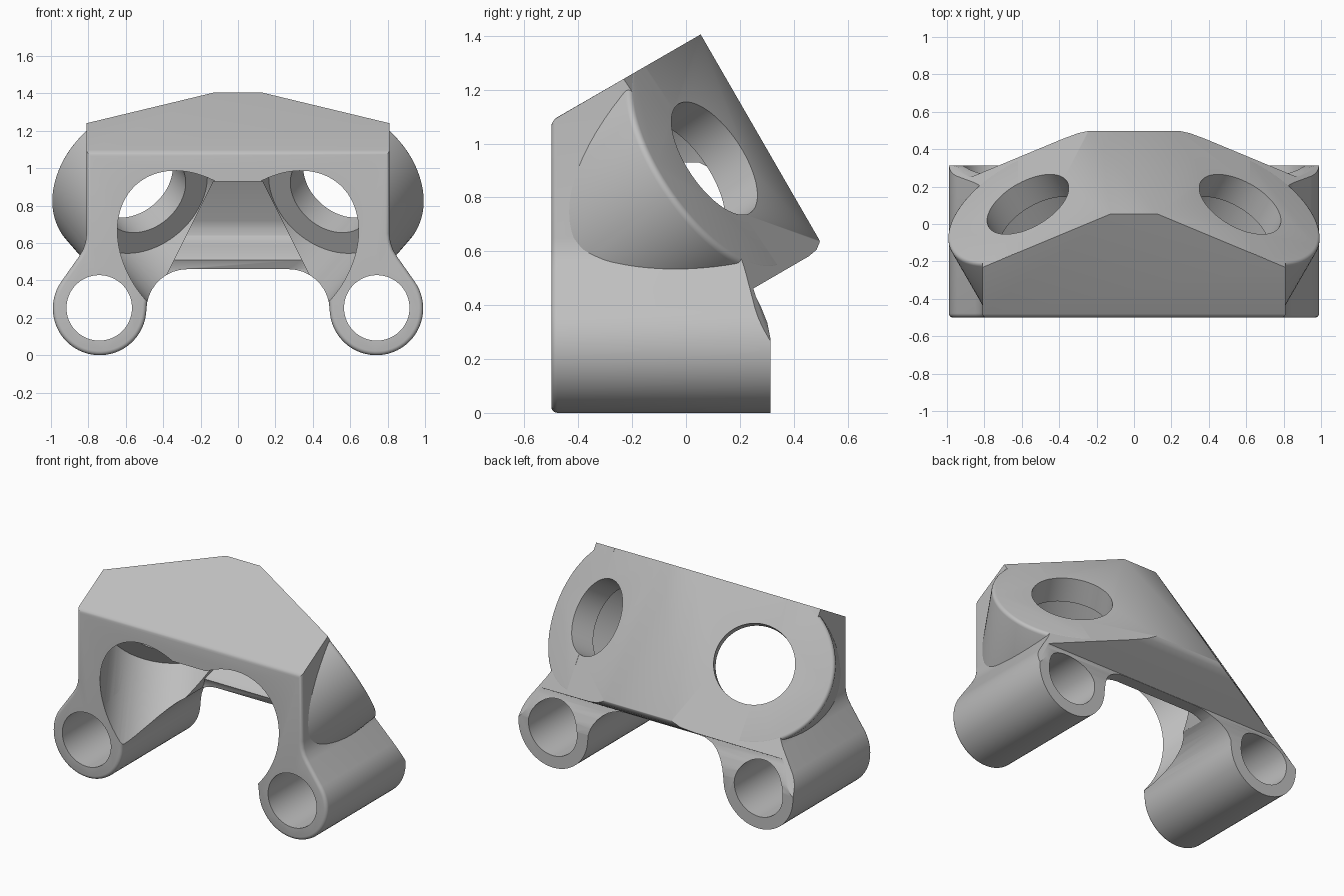
import bpy, bmesh
from math import sin, cos, radians
from mathutils import Vector, Matrix

if "Cube" in bpy.data.objects:
    bpy.data.objects.remove(bpy.data.objects["Cube"])

grey = bpy.data.materials.new("plain_grey")
grey.use_nodes = True
COLOUR = (0.52, 0.52, 0.52, 1)
grey.diffuse_color = COLOUR
grey.node_tree.nodes["Principled BSDF"].inputs["Base Color"].default_value = COLOUR

# Main directions: slanted roof, back strip and the two angled wings
ROOF, ROOF_D = Vector((0, -0.5, 0.866)), 1.19
BACK, BACK_D = Vector((0, 0.866, 0.5)), 0.75
WING_D = 0.797


def wing_normal(side):
    return Vector((side * 0.433, 0.75, 0.5))


def wing_centre(side):
    return Vector((side * 0.567, 0.105, 0.945))


def arc(cx, cz, r, start, end, steps):
    angles = [radians(start + (end - start) * i / steps) for i in range(steps + 1)]
    return [(cx + r * cos(a), cz + r * sin(a)) for a in angles]


def finish(bm, name):
    bmesh.ops.remove_doubles(bm, verts=bm.verts[:], dist=1e-4)
    bmesh.ops.recalc_face_normals(bm, faces=bm.faces[:])
    mesh = bpy.data.meshes.new(name)
    bm.to_mesh(mesh)
    bm.free()
    mesh.materials.append(grey)
    obj = bpy.data.objects.new(name, mesh)
    bpy.context.collection.objects.link(obj)
    return obj


def clip(bm, normal, distance):
    """Keep the side behind a plane and close the cut."""
    normal = Vector(normal).normalized()
    cut = bmesh.ops.bisect_plane(bm, geom=bm.verts[:] + bm.edges[:] + bm.faces[:],
                                 plane_co=normal * distance, plane_no=normal,
                                 clear_outer=True, dist=1e-5)
    edges = [e for e in cut["geom_cut"] if isinstance(e, bmesh.types.BMEdge)]
    if edges:
        bmesh.ops.edgeloop_fill(bm, edges=edges)


def prism(first, second):
    """Solid between two matching outlines."""
    bm = bmesh.new()
    a = [bm.verts.new(p) for p in first]
    b = [bm.verts.new(p) for p in second]
    bm.faces.new(a)
    bm.faces.new(b[::-1])
    for i in range(len(a)):
        j = (i + 1) % len(a)
        bm.faces.new((a[i], b[i], b[j], a[j]))
    bmesh.ops.recalc_face_normals(bm, faces=bm.faces[:])
    return bm


def cylinder(radius, start, axis, length, bevel=0):
    """Cylinder from start, running backwards along the axis."""
    bm = bmesh.new()
    bmesh.ops.create_cone(bm, cap_ends=True, segments=96, radius1=radius,
                          radius2=radius, depth=length)
    if bevel:
        rim = [e for e in bm.edges if all(v.co.z > 0 for v in e.verts)]
        bmesh.ops.bevel(bm, geom=rim, offset=bevel, segments=4, profile=0.5,
                        affect='EDGES')
    axis = axis.normalized()
    turn = axis.to_track_quat('Z', 'Y').to_matrix().to_4x4()
    bm.transform(Matrix.Translation(start - axis * length / 2) @ turn)
    return bm


def volume(mesh):
    bm = bmesh.new()
    bm.from_mesh(mesh)
    result = bm.calc_volume()
    bm.free()
    return result


def subtract(target, tool_bm):
    """Cut a tool away, moving to the next solver if nothing was removed."""
    tool = finish(tool_bm, "cutter")
    before = volume(target.data)
    mod = target.modifiers.new("cut", 'BOOLEAN')
    mod.operation, mod.object = 'DIFFERENCE', tool
    result = None
    for solver in ('MANIFOLD', 'EXACT', 'FLOAT'):
        mod.solver = solver
        bpy.context.view_layer.update()
        graph = bpy.context.evaluated_depsgraph_get()
        mesh = bpy.data.meshes.new_from_object(target.evaluated_get(graph))
        if 0 < volume(mesh) < before - 1e-4:
            result = mesh
            break
    target.modifiers.remove(mod)
    if result:
        target.data = result
    bpy.data.objects.remove(tool)


# Bracket body: arch and clamp profile run backwards, then clipped
half = [(0.27, 0.46)] + arc(0.27, 0.24, 0.22, 80, 10, 7) + [(0.49, 0.24)]
half += arc(0.74, 0.25, 0.25, 187, 395, 36)
half += [(0.85, 0.528), (0.828, 0.565), (0.815, 0.605), (0.81, 0.65), (0.81, 1.6)]
outline = half + [(-x, z) for x, z in reversed(half)]
bm = prism([(x, -0.5, z) for x, z in outline], [(x, 0.8, z) for x, z in outline])
clip(bm, ROOF, ROOF_D)
clip(bm, BACK, BACK_D)
for side in (1, -1):
    clip(bm, wing_normal(side), WING_D)
front_rim = [e for e in bm.edges if all(v.co.y < -0.499 for v in e.verts)]
bmesh.ops.bevel(bm, geom=front_rim, offset=0.022, segments=4, profile=0.5,
                affect='EDGES', clamp_overlap=True)
body = finish(bm, "bracket_body")

# Relief behind the clamps and under the back plate
relief = [(0.313, -0.2), (0.313, 0.28), (0.302, 0.335), (0.28, 0.39), (0.26, 0.43),
          (0.25, 0.462), (0.455, 0.581), (0.485, 0.606), (0.497, 0.635),
          (0.494, 0.66), (1.2, 0.66), (1.2, -0.2)]
subtract(body, prism([(-1.2, y, z) for y, z in relief],
                     [(1.2, y, z) for y, z in relief]))

# Round bosses bulging out beside the body, with bolt holes and wide pockets
parts = [body]
for side, label in ((1, "left"), (-1, "right")):
    n, c = wing_normal(side), wing_centre(side)
    bm = cylinder(0.48, c + n * 0.001, n, 1.2, 0.022)
    clip(bm, ROOF, ROOF_D - 0.001)
    clip(bm, (0, -1, 0), 0.485)
    clip(bm, (0, 0, -1), -0.5)
    clip(bm, (-side, 0, 0), -0.62)
    boss = finish(bm, label + "_boss")
    parts.append(boss)
    for part in (body, boss):
        subtract(part, cylinder(0.37, c - n * 0.16, n, 1.5))
        subtract(part, cylinder(0.242, c + n * 0.2, n, 0.6))
    # Clamp bore
    subtract(body, cylinder(0.175, Vector((side * 0.742, 0.7, 0.253)),
                            Vector((0, 1, 0)), 1.5))

# Hollow between the pockets, narrowing towards its ceiling
hollow = [(-0.8, 0.93), (0.164, 0.93), (0.286, 0.72), (0.305, 0.675), (0.303, 0.64),
          (0.285, 0.613), (0.25, 0.585), (0.16, 0.53), (0.143, 0.51), (0.17, 0.46),
          (0.17, 0.3), (-0.8, 0.3)]


def hollow_side(side):
    return [(side * (0.13 + 0.5 * (0.93 - z)), y, z) for y, z in hollow]


subtract(body, prism(hollow_side(-1), hollow_side(1)))

# Smooth curved surfaces, keep real edges crisp
bpy.ops.object.select_all(action='DESELECT')
for part in parts:
    part.select_set(True)
bpy.context.view_layer.objects.active = body
bpy.ops.object.shade_smooth_by_angle(angle=radians(30))
